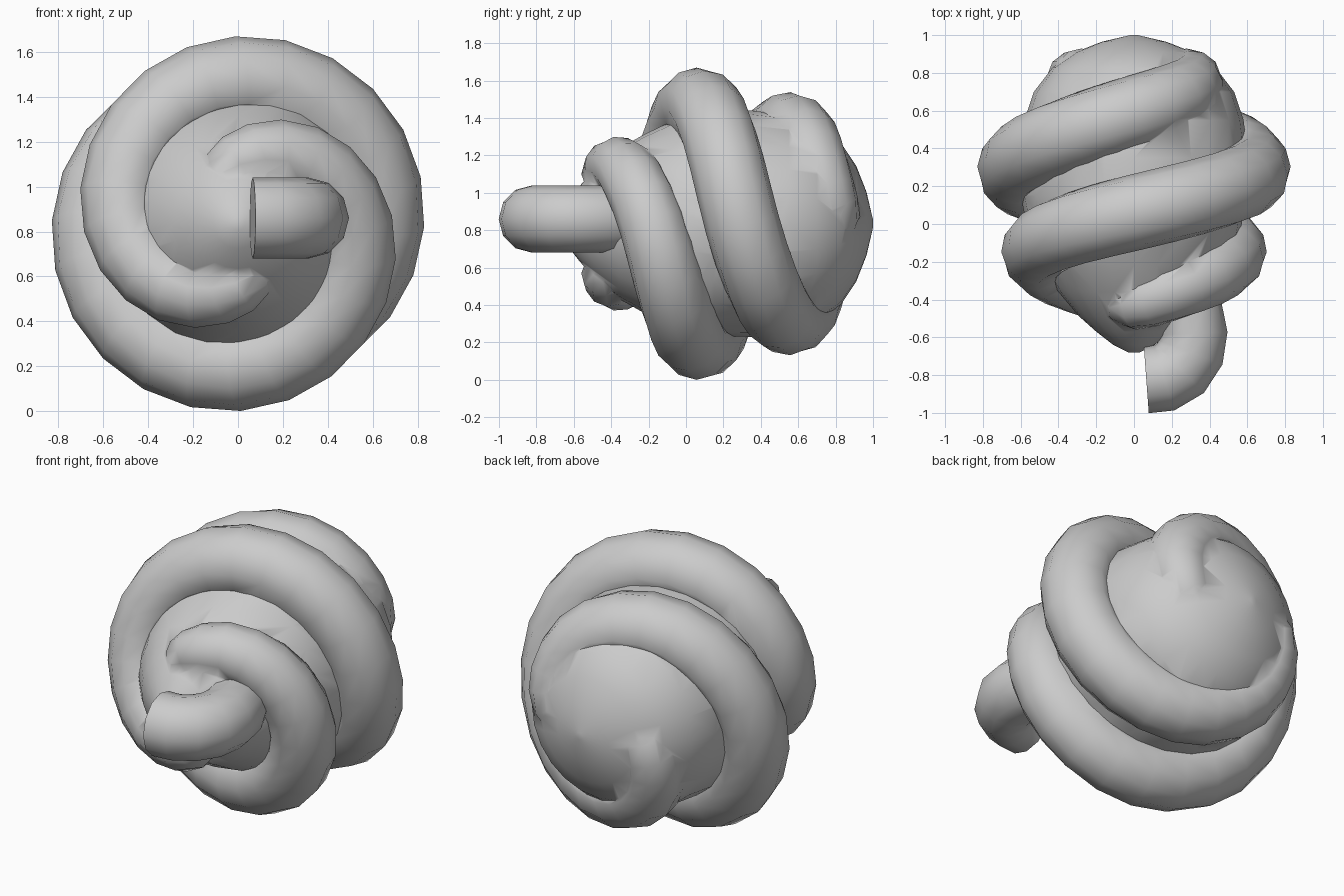
import bpy, bmesh
from math import sin, cos, pi, radians
from mathutils import Vector

if "Cube" in bpy.data.objects:
    bpy.data.objects.remove(bpy.data.objects["Cube"])

CZ = 0.835  # height of the swirl axis, which runs along y


def finish(name, bm):
    bmesh.ops.recalc_face_normals(bm, faces=bm.faces)
    me = bpy.data.meshes.new(name)
    bm.to_mesh(me)
    bm.free()
    ob = bpy.data.objects.new(name, me)
    bpy.context.collection.objects.link(ob)
    return ob


def skin(name, rings):
    """Closed solid through a list of equal-length vertex rings."""
    bm = bmesh.new()
    vs = [[bm.verts.new(p) for p in r] for r in rings]
    n = len(vs[0])
    for a, b in zip(vs, vs[1:]):
        for i in range(n):
            j = (i + 1) % n
            bm.faces.new((a[i], a[j], b[j], b[i]))
    bm.faces.new(vs[0])
    bm.faces.new(vs[-1])
    return finish(name, bm)


def spline(keys, f):
    """Catmull-Rom value at parameter f (0..len-1)."""
    k = min(int(f), len(keys) - 2)
    t = f - k
    p0, p1, p2, p3 = (keys[max(0, min(len(keys) - 1, k + d))] for d in (-1, 0, 1, 2))
    return [0.5 * (2 * b + (c - a) * t + (2 * a - 5 * b + 4 * c - d) * t * t
                   + (3 * b - a - 3 * c + d) * t ** 3)
            for a, b, c, d in zip(p0, p1, p2, p3)]


def tube(name, pts, radii, ref, sides=12):
    rings = []
    for i, p in enumerate(pts):
        t = (pts[min(i + 1, len(pts) - 1)] - pts[max(i - 1, 0)]).normalized()
        u = ref(p)
        u = (u - t * u.dot(t)).normalized()
        v = t.cross(u)
        rings.append([p + (u * cos(2 * pi * s / sides) + v * sin(2 * pi * s / sides)) * radii[i]
                      for s in range(sides)])
    return skin(name, rings)


# Core: lathed body, (y, radius)
profile = [(-0.68, 0.03), (-0.64, 0.11), (-0.57, 0.20), (-0.49, 0.29), (-0.36, 0.40),
           (-0.22, 0.48), (-0.05, 0.56), (0.15, 0.60), (0.35, 0.605), (0.55, 0.58),
           (0.70, 0.53), (0.83, 0.43), (0.91, 0.31), (0.965, 0.17), (1.0, 0.02)]
body = skin("swirl_body", [[Vector((r * sin(2 * pi * s / 24), y, CZ + r * cos(2 * pi * s / 24)))
                            for s in range(24)] for y, r in profile])

# Two coils half a turn apart: (angle, y, path radius, tube radius)
keys = [(-25, -0.36, 0.20, 0.10), (0, -0.42, 0.265, 0.14), (45, -0.32, 0.40, 0.165),
        (90, -0.18, 0.51, 0.18), (135, -0.06, 0.585, 0.19), (180, 0.06, 0.635, 0.20),
        (225, 0.18, 0.65, 0.20), (270, 0.30, 0.63, 0.20), (315, 0.45, 0.575, 0.20),
        (360, 0.59, 0.495, 0.195), (405, 0.70, 0.39, 0.18), (445, 0.78, 0.28, 0.15),
        (480, 0.74, 0.18, 0.10)]
for n, offset in enumerate((0, 180)):
    pts, radii = [], []
    steps = 36
    for i in range(steps + 1):
        a, y, r, w = spline(keys, (len(keys) - 1) * i / steps)
        a = radians(a + offset)
        pts.append(Vector((r * sin(a), y, CZ + r * cos(a))))
        radii.append(w)
    coil = tube(f"coil_{n}", pts, radii, lambda p: Vector((p.x, 0, p.z - CZ)))
    # Merge the coil into the body
    mod = body.modifiers.new("merge", "BOOLEAN")
    mod.operation, mod.solver, mod.object = "UNION", "EXACT", coil
    bpy.context.view_layer.objects.active = body
    bpy.ops.object.modifier_apply(modifier=mod.name)
    bpy.data.objects.remove(coil, do_unlink=True)

# Stem: short bent stub with a flat cut end
path = [(0.24, -0.36), (0.29, -0.46), (0.315, -0.58), (0.30, -0.68),
        (0.245, -0.765), (0.16, -0.815), (0.065, -0.822)]
stem = tube("stem", [Vector((x, y, 0.86)) for x, y in path], [0.18] * len(path),
            lambda p: Vector((0, 0, 1)))

for ob, ang in ((body, 65), (stem, 50)):
    bpy.ops.object.select_all(action="DESELECT")
    ob.select_set(True)
    bpy.context.view_layer.objects.active = ob
    bpy.ops.object.shade_smooth_by_angle(angle=radians(ang))
